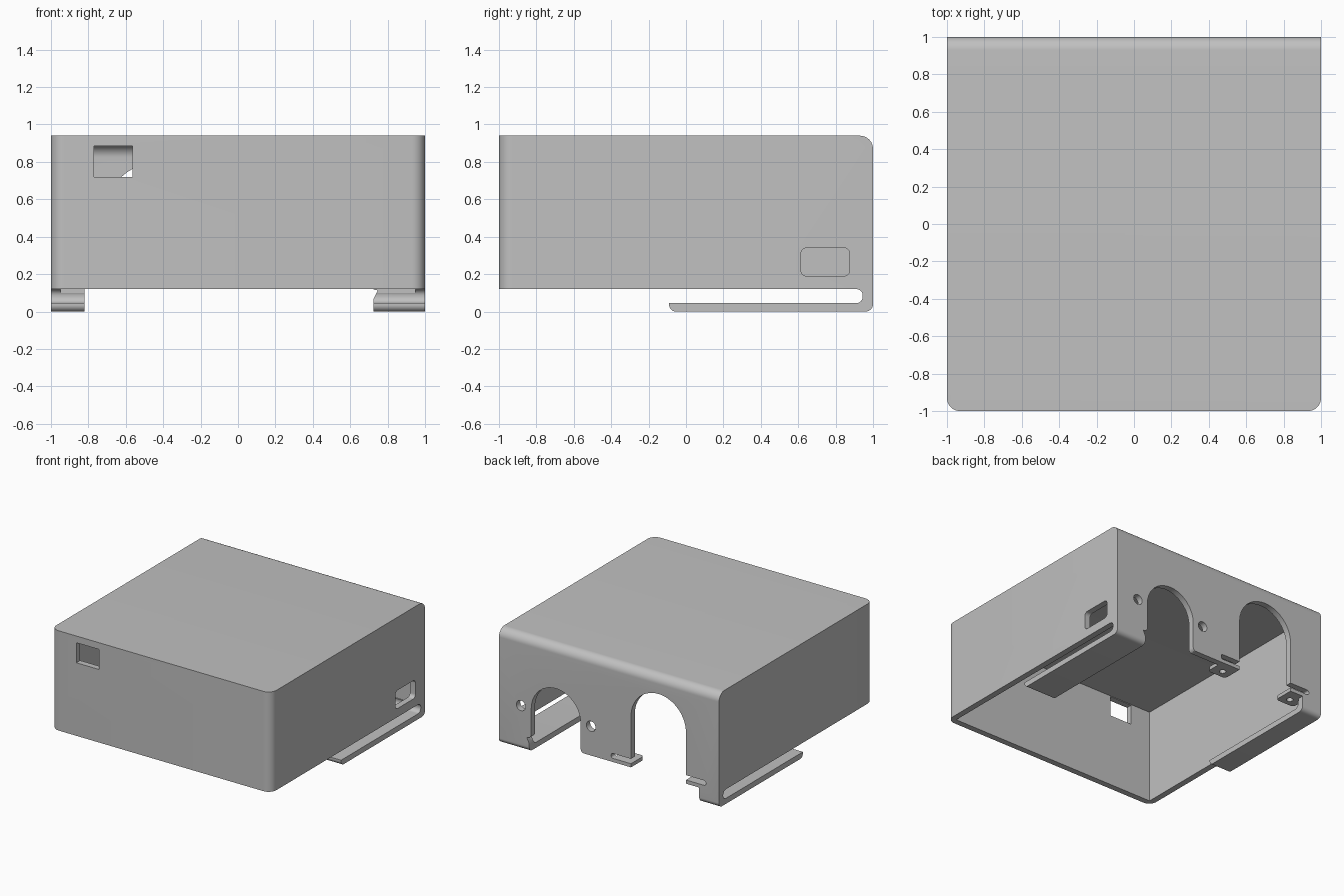
import bpy
import bmesh
import math
from mathutils import Vector

cube = bpy.data.objects.get("Cube")
if cube:
    bpy.data.objects.remove(cube, do_unlink=True)

grey = bpy.data.materials.new("plain grey")
grey.use_nodes = True
grey.diffuse_color = (0.53, 0.53, 0.53, 1)
grey.node_tree.nodes["Principled BSDF"].inputs["Base Color"].default_value = (0.53, 0.53, 0.53, 1)

WALL = 0.05
FLOOR = 0.12      # lower edge of the walls
FOOT_L, FOOT_R = 0.725, -0.82   # inner edges of the two feet


def rounded(points, steps=8):
    """Outline with each corner (u, v, radius) turned into an arc."""
    out = []
    for i, (u, v, r) in enumerate(points):
        p = Vector((u, v))
        if r == 0:
            out.append(p)
            continue
        a = (Vector(points[i - 1][:2]) - p).normalized()
        b = (Vector(points[(i + 1) % len(points)][:2]) - p).normalized()
        half = a.angle(b) / 2
        centre = p + (a + b).normalized() * (r / math.sin(half))
        start = p + a * (r / math.tan(half)) - centre
        end = p + b * (r / math.tan(half)) - centre
        for k in range(steps + 1):
            out.append(centre + start.lerp(end, k / steps).normalized() * r)
    return out


def prism(name, outline, axis, lo, hi):
    """Extrude an outline along an axis between two positions."""
    place = {"x": lambda p, w: (w, p.x, p.y),
             "y": lambda p, w: (p.x, w, p.y),
             "z": lambda p, w: (p.x, p.y, w)}[axis]
    clean = [p for i, p in enumerate(outline) if (p - outline[i - 1]).length > 1e-4]
    bm = bmesh.new()
    rings = [[bm.verts.new(place(p, w)) for p in clean] for w in (lo, hi)]
    bm.faces.new(rings[0])
    bm.faces.new(rings[1])
    for i in range(len(clean)):
        bm.faces.new((rings[0][i - 1], rings[0][i], rings[1][i], rings[1][i - 1]))
    bmesh.ops.recalc_face_normals(bm, faces=bm.faces)
    mesh = bpy.data.meshes.new(name)
    bm.to_mesh(mesh)
    bm.free()
    mesh.materials.append(grey)
    obj = bpy.data.objects.new(name, mesh)
    bpy.context.collection.objects.link(obj)
    return obj


def rect(u0, u1, v0, v1, r=0.0):
    return rounded([(u0, v0, r), (u1, v0, r), (u1, v1, r), (u0, v1, r)])


def disc(u, v, r, n=24):
    return [Vector((u + r * math.cos(k * math.tau / n), v + r * math.sin(k * math.tau / n)))
            for k in range(n)]


def activate(obj):
    bpy.ops.object.select_all(action="DESELECT")
    obj.select_set(True)
    bpy.context.view_layer.objects.active = obj


def cut(obj, *args):
    """Subtract a prism from an object."""
    tool = prism("cutter", *args)
    tool.hide_render = True
    mod = obj.modifiers.new("cut", "BOOLEAN")
    mod.operation, mod.solver, mod.object = "DIFFERENCE", "EXACT", tool
    activate(obj)
    bpy.ops.object.modifier_apply(modifier=mod.name)
    bpy.data.objects.remove(tool, do_unlink=True)


def smooth(obj):
    activate(obj)
    bpy.ops.object.shade_smooth_by_angle(angle=math.radians(30))


# Cover: side profile with the slotted spring arms, extruded across
cover = prism("cover", rounded([
    (-1, FLOOR, 0), (-1, 0.94, 0), (1, 0.94, 0.07), (1, 0, 0.04), (-0.09, 0, 0.035),
    (-0.09, 0.045, 0), (0.945, 0.045, 0.035), (0.945, FLOOR, 0.035)]), "x", -1, 1)

# Round the two front upright corners
bm = bmesh.new()
bm.from_mesh(cover.data)
corners = [e for e in bm.edges
           if all(v.co.y < -0.99 for v in e.verts)
           and abs(e.verts[0].co.z - e.verts[1].co.z) > 0.5]
bmesh.ops.bevel(bm, geom=corners, offset=0.07, segments=8, profile=0.5, affect="EDGES")
bm.to_mesh(cover.data)
bm.free()

# Hollow inside, rounded along the top rear
inner = 1 - WALL
cut(cover, rounded([(-inner, 0.1, 0), (inner, 0.1, 0), (inner, 0.89, 0.065),
                    (-inner, 0.89, 0)]), "x", -inner, inner)

# Gap between the two feet
cut(cover, rect(FOOT_R, FOOT_L, -0.2, FLOOR), "y", -0.3, 1.2)

# Rear arches: the first flares at its lower corners
u, top, r = 0.482, 0.585, 0.225
cut(cover, rounded([
    (u - r - 0.07, 0.05, 0), (u - r - 0.07, 0.11, 0), (u - r, FLOOR, 0.035),
    (u - r, top, r), (u + r, top, r),
    (u + r, FLOOR, 0.03), (u + r + 0.04, 0.113, 0), (u + r + 0.01, 0.05, 0)]), "y", 0.9, 1.1)
u, top, r = -0.45, 0.79, 0.25
cut(cover, rounded([(u - r, 0.05, 0), (u - r, top, r), (u + r, top, r),
                    (u + r, 0.05, 0)], 12), "y", 0.9, 1.1)

# Slot across the second arch, and screw holes beside the first
cut(cover, rect(-0.88, -0.02, 0.15, 0.19, 0.015), "y", 0.94, 1.1)
for x in (0.8, 0.164):
    cut(cover, disc(x, 0.36, 0.042), "y", 0.9, 1.1)

# Front window and side opening
cut(cover, rect(-0.77, -0.565, 0.72, 0.885), "y", -1.1, -0.9)
cut(cover, rect(0.615, 0.875, 0.19, 0.34, 0.03), "x", 0.9, 1.1)
smooth(cover)

# Screw tabs under the slot, mirrored about the second arch
for name, side in (("left_tab", 1), ("right_tab", -1)):
    near, far = u + side * r, u + side * (r + 0.17)
    tab = prism(name, rounded([(near, 0.96, 0), (near, 0.83, 0.03),
                               (far, 0.83, 0.03), (far, 0.96, 0)]), "z", FLOOR, 0.15)
    cut(tab, disc(u + side * (r + 0.08), 0.895, 0.025), "z", 0, 0.3)
    smooth(tab)
